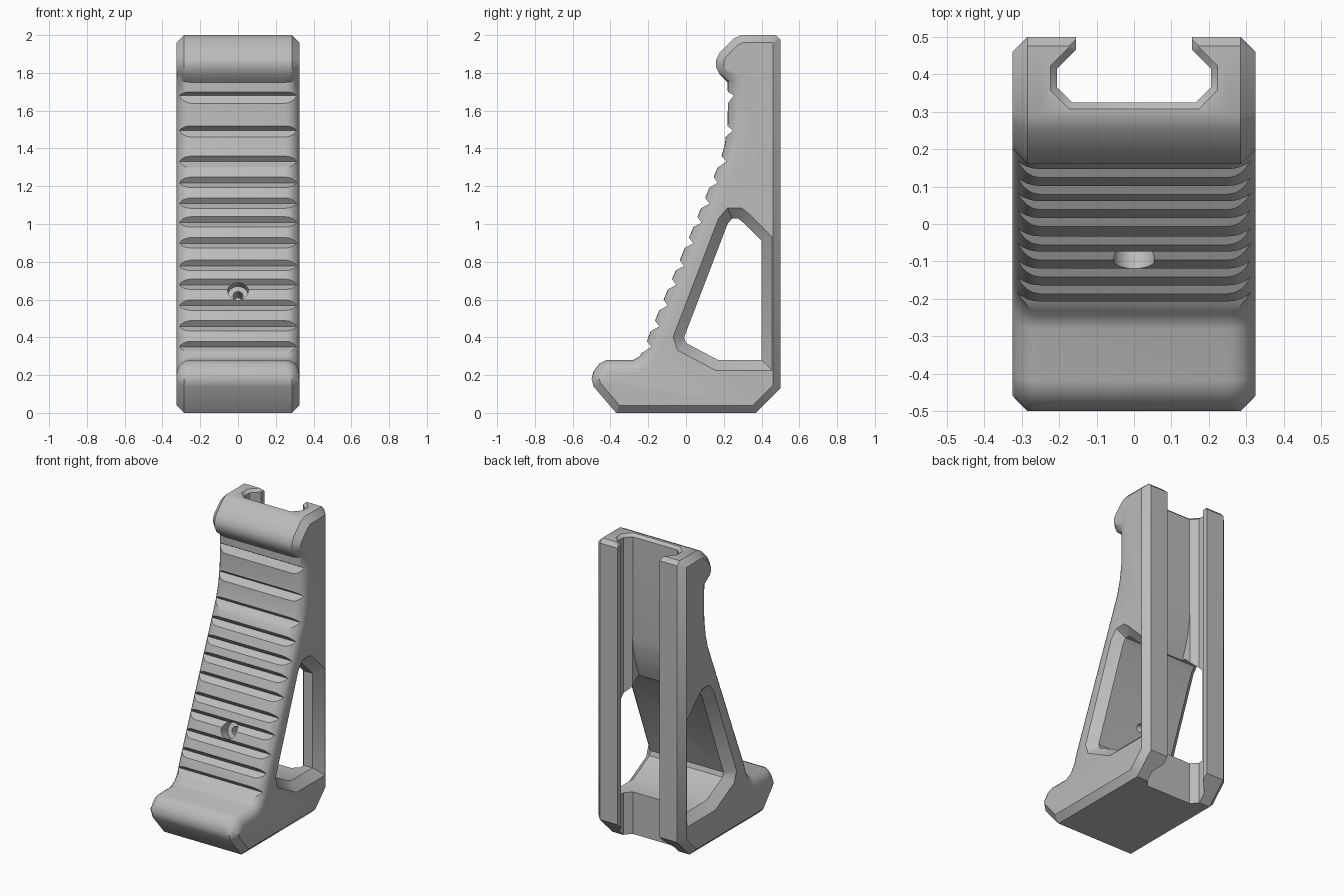
import bpy, bmesh, math
from mathutils import Vector

old = bpy.data.objects.get("Cube")
if old:
    bpy.data.objects.remove(old, do_unlink=True)

mat = bpy.data.materials.new("matte grey")
mat.use_nodes = True
grey = (0.5, 0.5, 0.5, 1)
mat.diffuse_color = grey
mat.node_tree.nodes["Principled BSDF"].inputs["Base Color"].default_value = grey


def inset(points, depths):
    """Move each corner of a counter-clockwise outline inward by its own depth."""
    out = []
    for i, p in enumerate(points):
        a, b, c = Vector(points[i - 1]), Vector(p), Vector(points[(i + 1) % len(points)])
        d1, d2 = (b - a).normalized(), (c - b).normalized()
        n1, n2 = Vector((-d1.y, d1.x)), Vector((-d2.y, d2.x))
        out.append(b + (n1 + n2) * depths[i] / (1 + n1.dot(n2)))
    return out


def loft(bm, rings):
    """Skin a stack of equal rings and cap both ends."""
    vs = [[bm.verts.new(p) for p in r] for r in rings]
    n = len(vs[0])
    for lo, hi in zip(vs, vs[1:]):
        for i in range(n):
            bm.faces.new((lo[i], lo[(i + 1) % n], hi[(i + 1) % n], hi[i]))
    bm.faces.new(vs[0][::-1])
    bm.faces.new(vs[-1])


def across(points, x):
    return [(x, p[0], p[1]) for p in points]


def make(name, bm):
    bmesh.ops.recalc_face_normals(bm, faces=bm.faces)
    me = bpy.data.meshes.new(name)
    bm.to_mesh(me)
    bm.free()
    me.materials.append(mat)
    ob = bpy.data.objects.new(name, me)
    bpy.context.collection.objects.link(ob)
    return ob


def prism(name, points, half):
    bm = bmesh.new()
    loft(bm, [across(points, -half), across(points, half)])
    return make(name, bm)


# Side outline: rail side and top lip, grip front and toe top, then base
lip = [(.5, .13), (.5, 1.975), (.475, 2), (.29, 2), (.25, 1.98), (.18, 1.91),
       (.16, 1.87), (.16, 1.83), (.18, 1.79)]
front = [(.22, 1.75), (.222, 1.66), (.22, 1.53), (.205, 1.42), (.18, 1.33),
         (-.2, .4), (-.22, .34), (-.245, .3), (-.28, .28), (-.42, .28), (-.46, .26), (-.49, .22)]
base = [(-.5, .18), (-.49, .14), (-.37, 0), (.37, 0)]
outline = lip + front + base

# Body: soft rounding along the grip front, plain chamfer elsewhere
half_rings = []
for x in (.25, .27, .285, .3, .313, .321, .325):
    soft = .075 * (1 - math.sqrt(max(0, 1 - ((x - .25) / .075) ** 2)))
    hard = max(0, x - .285)
    half_rings.append((x, inset(outline, [hard] * len(lip) + [soft] * len(front) + [hard] * len(base))))
bm = bmesh.new()
loft(bm, [across(r, -x) for x, r in reversed(half_rings)] + [across(r, x) for x, r in half_rings])
body = make("angled_grip_body", bm)
cutters = []

# Rail channel, slightly flared at the top end
side = [(.155, .7), (.155, .465), (.165, .455), (.205, .415), (.205, .365), (.165, .325)]
channel = [(-x, y) for x, y in side] + [(x, y) for x, y in reversed(side)]
wide = inset(channel, [-.018] * len(channel))
bm = bmesh.new()
loft(bm, [[(p[0], p[1], z) for p in ring]
          for ring, z in ((channel, -.1), (channel, 1.982), (wide, 2.0), (wide, 2.1))])
cutters.append(make("channel_cutter", bm))

# Side window with chamfered rims
window = [(-.01, .4), (0, .37), (.17, .28), (.4, .28), (.4, .91), (.3, 1.01),
          (.275, 1.03), (.245, 1.03), (.22, 1.0)]
rim = inset(window, [-.055] * len(window))
bm = bmesh.new()
loft(bm, [across(r, x) for r, x in ((rim, -.4), (rim, -.325), (window, -.27),
                                    (window, .27), (rim, .325), (rim, .4))])
cutters.append(make("window_cutter", bm))

# Curved blend from the channel floor into the window
cutters.append(prism("blend_cutter", [(.4, .85), (.4, 1.32), (.326, 1.32), (.318, 1.25),
                                      (.305, 1.18), (.283, 1.1), (.25, 1.02), (.2, .9)], .167))

# Finger grooves across the grip front
bm = bmesh.new()
for z in (1.68, 1.5, 1.34, 1.23, 1.12, 1.02, .91, .79, .69, .58, .47, .36):
    for hi, lo in zip(front, front[1:]):
        if hi[1] >= z > lo[1]:
            t = (Vector(hi) - Vector(lo)).normalized()
            p = Vector(lo) + t * (z - lo[1]) / t.y
            n = Vector((-t.y, t.x))
            vee = [p - n * .032, p + n * .032 + t * .04, p + n * .032 - t * .08]
            loft(bm, [across(vee, -.4), across(vee, .4)])
            break
cutters.append(make("groove_cutter", bm))

# Stepped screw hole, square to the grip front
axis = Vector((0, .92, -.39)).normalized()
up = axis.cross(Vector((1, 0, 0)))
mouth = Vector((0, -.1, .65))
bm = bmesh.new()
rings = []
for r, d in ((.055, -.1), (.055, .08), (.026, .08), (.026, .24)):
    rings.append([mouth + axis * d + r * (Vector((math.cos(a), 0, 0)) + up * math.sin(a))
                  for a in (math.tau * k / 24 for k in range(24))])
loft(bm, rings)
cutters.append(make("screw_hole_cutter", bm))

# Carve the body and discard the cutters
bpy.ops.object.select_all(action='DESELECT')
body.select_set(True)
bpy.context.view_layer.objects.active = body
for c in cutters:
    c.hide_render = True
    mod = body.modifiers.new(c.name, 'BOOLEAN')
    mod.operation = 'DIFFERENCE'
    mod.solver = 'EXACT'
    mod.object = c
    bpy.ops.object.modifier_apply(modifier=mod.name)
    bpy.data.objects.remove(c, do_unlink=True)
bpy.ops.object.shade_smooth_by_angle(angle=math.radians(32))
